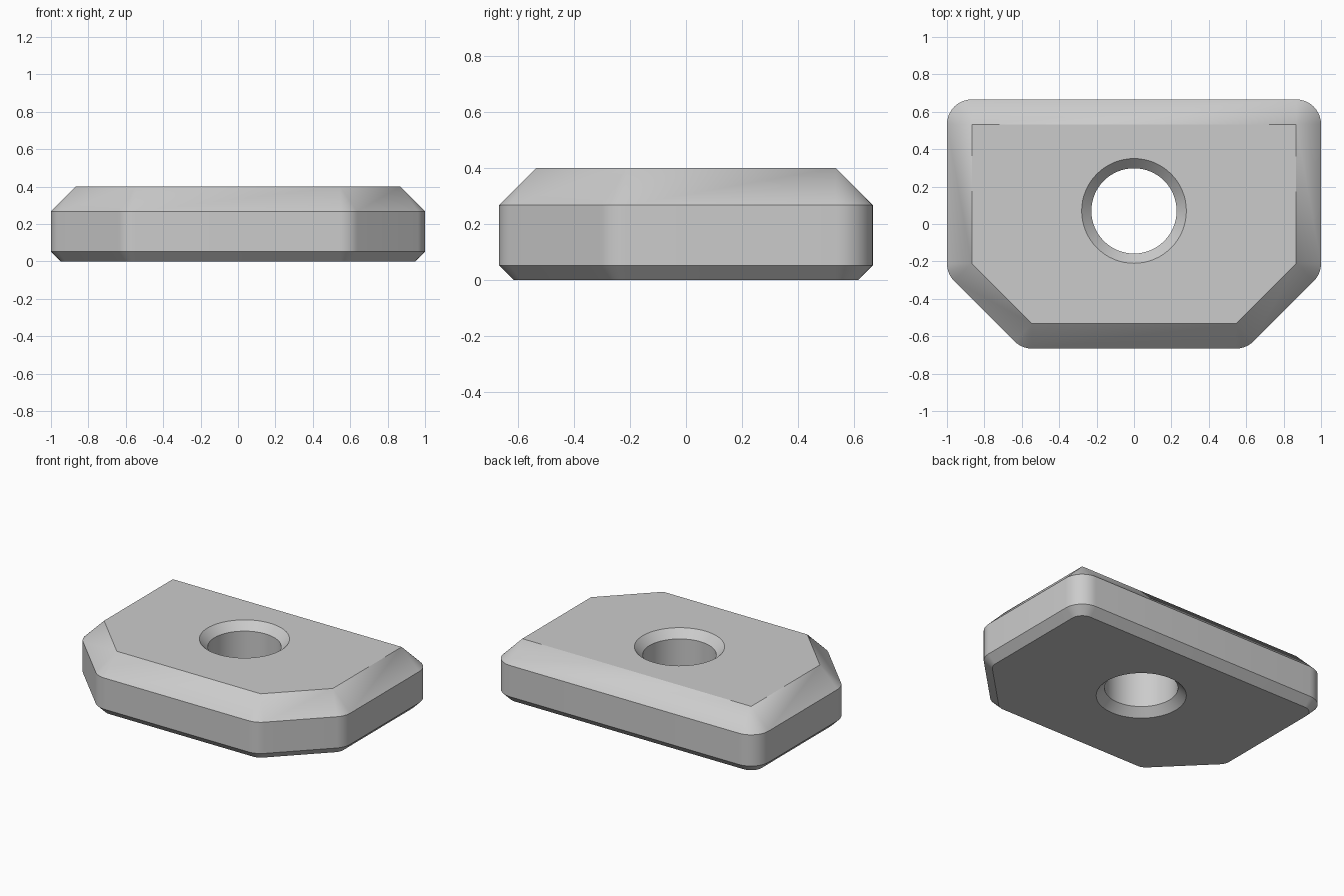
import bpy, bmesh, math
from mathutils import Vector

if "Cube" in bpy.data.objects:
    bpy.data.objects.remove(bpy.data.objects["Cube"], do_unlink=True)

# Single flat colour
grey = bpy.data.materials.new("light grey")
grey.use_nodes = True
colour = (0.6, 0.6, 0.6, 1)
grey.diffuse_color = colour
grey.node_tree.nodes["Principled BSDF"].inputs["Base Color"].default_value = colour

# Top face outline, counter-clockwise: half of it mirrored across x
half = [(0.545, -0.533), (0.867, -0.211), (0.867, 0.533)]
core = [Vector(p) for p in half] + [Vector((-x, y)) for x, y in reversed(half)]
ARC = 10


def outline(offset, z):
    """Outline grown by offset, with rounded corners."""
    points = []
    for i, p in enumerate(core):
        before, after = p - core[i - 1], core[(i + 1) % len(core)] - p
        start = math.atan2(-before.x, before.y)
        start = math.atan2(before.y, before.x) - math.pi / 2
        turn = -before.angle_signed(after)
        for k in range(ARC + 1):
            a = start + turn * k / ARC
            points.append((p.x + offset * math.cos(a), p.y + offset * math.sin(a), z))
    return points


def circle(radius, z, n=64):
    return [(radius * math.cos(2 * math.pi * k / n),
             0.07 + radius * math.sin(2 * math.pi * k / n), z) for k in range(n)]


def loft(bm, sections):
    """Skin the stacked closed sections."""
    rings = [[bm.verts.new(p) for p in s] for s in sections]
    for a, b in zip(rings, rings[1:]):
        for i in range(len(a)):
            j = (i + 1) % len(a)
            bm.faces.new((a[i], a[j], b[j], b[i]))


bm = bmesh.new()
# Outer wall: small lower chamfer, straight side, large upper chamfer
loft(bm, [outline(0.08, 0), outline(0.133, 0.053), outline(0.133, 0.267), outline(0, 0.4)])
# Through hole, chamfered at both ends
loft(bm, [circle(0.28, 0), circle(0.228, 0.053), circle(0.228, 0.347), circle(0.28, 0.4)])
bmesh.ops.remove_doubles(bm, verts=bm.verts, dist=0.0005)

# Flat bottom and top faces around the hole
for z in (0, 0.4):
    rim = [e for e in bm.edges if e.is_boundary and all(abs(v.co.z - z) < 0.001 for v in e.verts)]
    bmesh.ops.triangle_fill(bm, use_beauty=True, edges=rim)
bmesh.ops.recalc_face_normals(bm, faces=bm.faces)

mesh = bpy.data.meshes.new("chamfered_plate")
bm.to_mesh(mesh)
bm.free()
mesh.materials.append(grey)
plate = bpy.data.objects.new("chamfered_plate", mesh)
bpy.context.collection.objects.link(plate)
bpy.ops.object.select_all(action="DESELECT")
plate.select_set(True)
bpy.context.view_layer.objects.active = plate
bpy.ops.object.shade_smooth_by_angle(angle=math.radians(30))
